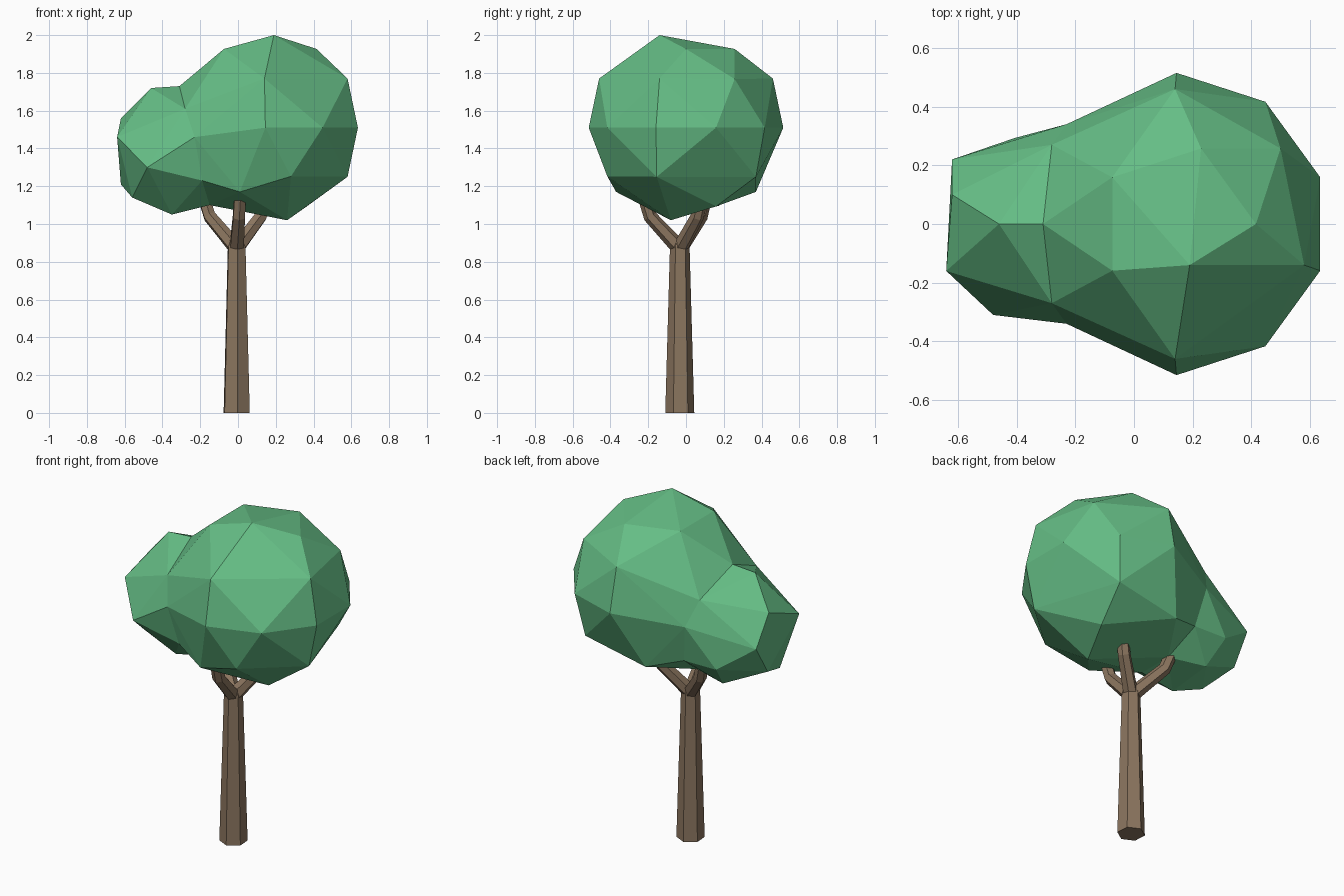
import bpy, bmesh, math
from mathutils import Vector

cube = bpy.data.objects.get("Cube")
if cube:
    bpy.data.objects.remove(cube)


def material(name, rgb):
    mat = bpy.data.materials.new(name)
    mat.use_nodes = True
    mat.diffuse_color = (*rgb, 1)
    mat.node_tree.nodes["Principled BSDF"].inputs["Base Color"].default_value = (*rgb, 1)
    return mat


leaf_green = material("leaf green", (0.13, 0.51, 0.235))
bark_brown = material("bark brown", (0.26, 0.18, 0.115))


def finish(name, bm, mat):
    bmesh.ops.recalc_face_normals(bm, faces=bm.faces)
    mesh = bpy.data.meshes.new(name)
    bm.to_mesh(mesh)
    bm.free()
    mesh.materials.append(mat)
    obj = bpy.data.objects.new(name, mesh)
    bpy.context.collection.objects.link(obj)
    return obj


def tube(name, path, radii, spin, sides=6):
    """Faceted tapering limb along a path."""
    bm = bmesh.new()
    path = [Vector(p) for p in path]
    rings = []
    for i, (p, r) in enumerate(zip(path, radii)):
        along = path[min(i + 1, len(path) - 1)] - path[max(i - 1, 0)]
        turn = Vector((0, 0, 1)).rotation_difference(along)
        ring = []
        for k in range(sides):
            a = spin + math.tau * k / sides
            ring.append(bm.verts.new(p + turn @ Vector((r * math.cos(a), r * math.sin(a), 0))))
        rings.append(ring)
    for low, high in zip(rings, rings[1:]):
        for k in range(sides):
            n = (k + 1) % sides
            bm.faces.new((low[k], low[n], high[n], high[k]))
    bm.faces.new(rings[0])
    bm.faces.new(rings[-1])
    return finish(name, bm, bark_brown)


def clump(name, centre, radii, corners, seam, keep):
    """Icosphere with pairs of vertices merged into corners, joined to the seam."""
    ball = bmesh.new()
    bmesh.ops.create_icosphere(ball, subdivisions=2, radius=1)
    points = [Vector(centre) + v.co * Vector(radii) for v in ball.verts]
    ball.free()
    for c in map(Vector, corners):
        points.sort(key=lambda p: (p - c).length)
        del points[:2]
    points = [p for p in points if keep(p)] + [Vector(c) for c in corners]
    points += [Vector(s) for s in seam]
    bm = bmesh.new()
    for p in points:
        bm.verts.new(p)
    hull = bmesh.ops.convex_hull(bm, input=bm.verts)
    spare = {g for g in hull["geom_interior"] + hull["geom_unused"]
             if isinstance(g, bmesh.types.BMVert)}
    bmesh.ops.delete(bm, geom=list(spare), context="VERTS")
    return finish(name, bm, leaf_green)


# Trunk and its three bent branches
AXIS = (-0.007, -0.033)
SPIN = math.radians(34)
tube("trunk", [(*AXIS, 0), (*AXIS, 0.88), (*AXIS, 0.91)], (0.077, 0.052, 0.04), SPIN)
for name, elbow, tip in (
    ("front_branch", (0.005, -0.19, 1.04), (0.012, -0.23, 1.17)),
    ("right_branch", (-0.15, 0.08, 1.04), (-0.19, 0.11, 1.17)),
    ("left_branch", (0.12, 0.06, 1.04), (0.16, 0.09, 1.17)),
):
    tube(name, [(*AXIS, 0.87), elbow, tip], (0.042, 0.036, 0.034), SPIN)

# Seam shared by the two leaf clumps, mirrored front to back
seam = [(-0.31, 0, 1.73)]
for x, y, z in ((-0.28, 0.27, 1.61), (-0.23, 0.34, 1.46), (-0.19, 0.29, 1.23), (-0.15, 0.11, 1.1)):
    seam += [(x, y, z), (x, -y, z)]

# Large crown clump
clump("large_leaf_clump", (0.145, 0, 1.51), (0.515, 0.515, 0.49),
      [(0.19, -0.14, 2.0), (0.58, -0.14, 1.77), (0.14, -0.46, 1.77), (0.14, 0.46, 1.77),
       (0.01, -0.37, 1.17), (0.01, 0.37, 1.17), (0.26, -0.08, 1.02),
       (0.41, 0.37, 1.25), (0.58, -0.155, 1.25)],
      seam, lambda p: p.x > -0.12 or (p.z > 1.9))

# Small side clump
clump("small_leaf_clump", (-0.31, 0, 1.387), (0.345, 0.345, 0.343),
      [(-0.46, 0, 1.72), (-0.62, 0.1, 1.56), (-0.64, -0.16, 1.46), (-0.62, 0.22, 1.385),
       (-0.48, -0.31, 1.3), (-0.62, 0.11, 1.21), (-0.56, -0.09, 1.14), (-0.35, -0.09, 1.05)],
      seam, lambda p: p.x < -0.34 and p.z < 1.5)
